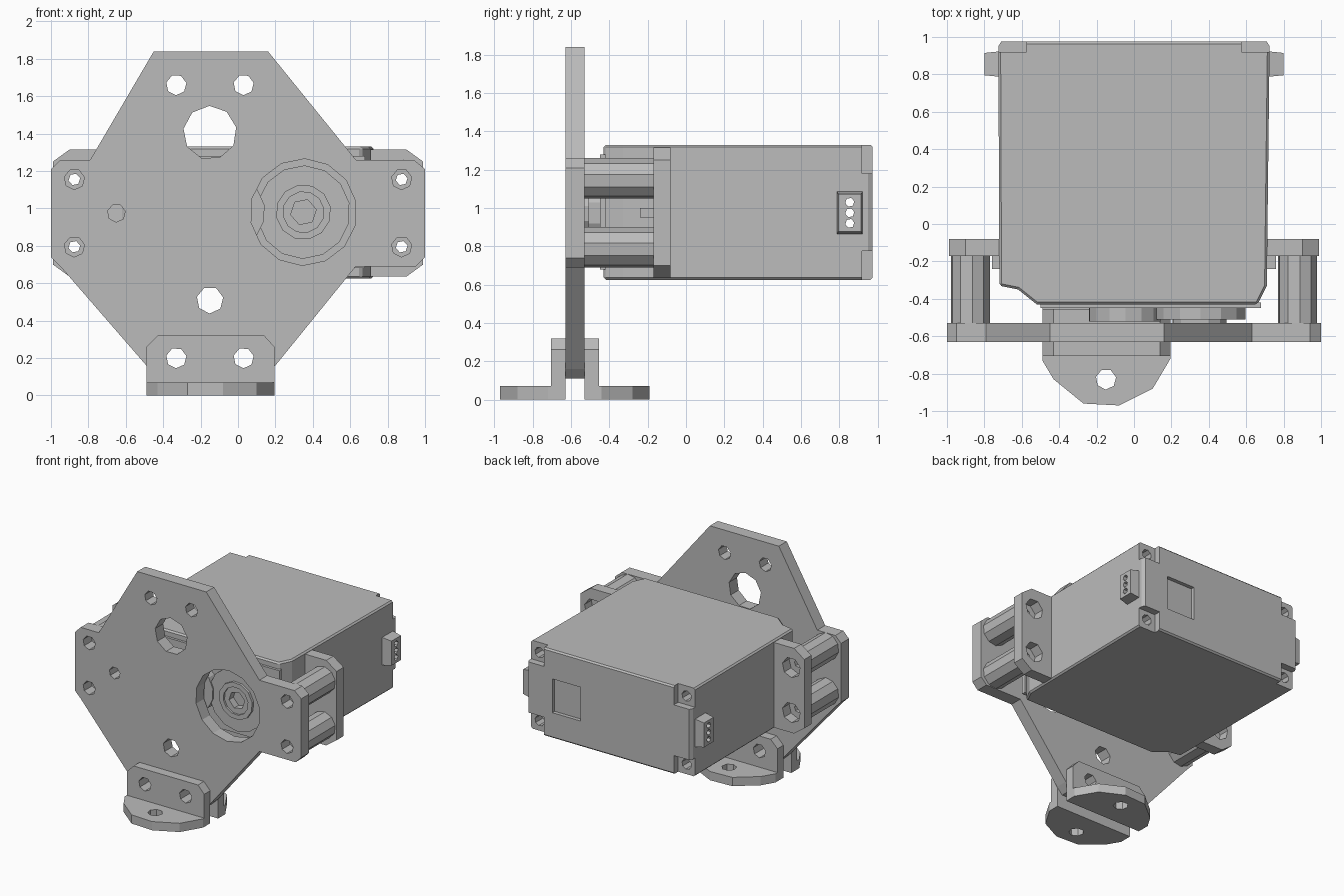
import bpy, bmesh, math
from mathutils import Vector

cube = bpy.data.objects.get("Cube")
if cube:
    bpy.data.objects.remove(cube)

grey = bpy.data.materials.new("plain grey")
grey.use_nodes = True
grey.diffuse_color = (0.5, 0.5, 0.5, 1)
grey.node_tree.nodes["Principled BSDF"].inputs["Base Color"].default_value = (0.5, 0.5, 0.5, 1)

PLACE = {
    "X": lambda a, b, d: Vector((d, a, b)),
    "Y": lambda a, b, d: Vector((a, d, b)),
    "Z": lambda a, b, d: Vector((a, b, d)),
}


def ring(a, b, r, n=7, turn=0.2):
    return [(a + r * math.cos(turn + 2 * math.pi * i / n),
             b + r * math.sin(turn + 2 * math.pi * i / n)) for i in range(n)]


def rect(a0, b0, a1, b1):
    return [(a0, b0), (a1, b0), (a1, b1), (a0, b1)]


def prism(name, pts, axis, lo, hi, end_scale=1.0):
    """Extrude an outline along an axis, optionally tapering the far end."""
    bm = bmesh.new()
    ca = (min(p[0] for p in pts) + max(p[0] for p in pts)) / 2
    cb = (min(p[1] for p in pts) + max(p[1] for p in pts)) / 2
    near = [bm.verts.new(PLACE[axis](a, b, lo)) for a, b in pts]
    far = [bm.verts.new(PLACE[axis](ca + (a - ca) * end_scale, cb + (b - cb) * end_scale, hi))
           for a, b in pts]
    bm.faces.new(near)
    bm.faces.new(far)
    for i in range(len(pts)):
        j = (i + 1) % len(pts)
        bm.faces.new((near[i], near[j], far[j], far[i]))
    bmesh.ops.recalc_face_normals(bm, faces=bm.faces)
    mesh = bpy.data.meshes.new(name)
    bm.to_mesh(mesh)
    bm.free()
    mesh.materials.append(grey)
    obj = bpy.data.objects.new(name, mesh)
    bpy.context.collection.objects.link(obj)
    return obj


def apply(obj, mod):
    bpy.context.view_layer.objects.active = obj
    bpy.ops.object.modifier_apply(modifier=mod.name)


def cut(obj, pts, axis, lo, hi):
    cutter = prism("cutter", pts, axis, lo, hi)
    cutter.hide_render = True
    mod = obj.modifiers.new("cut", "BOOLEAN")
    mod.operation, mod.solver, mod.object = "DIFFERENCE", "EXACT", cutter
    apply(obj, mod)
    bpy.data.objects.remove(cutter)


SHAFT = (0.35, 0.98)
POSTS = [(0.875, 1.155), (0.875, 0.795)]
FOOT_BOLTS = [(-0.33, 0.2), (0.03, 0.2)]

# Front mounting plate
plate = prism("mounting_plate", [
    (-0.45, 1.84), (0.16, 1.84), (0.63, 1.26), (0.94, 1.26), (1, 1.21), (1, 0.74),
    (0.95, 0.69), (0.63, 0.69), (0.2, 0.16), (0.15, 0.11), (-0.44, 0.11), (-0.49, 0.16),
    (-0.95, 0.69), (-1, 0.74), (-1, 1.21), (-0.95, 1.26), (-0.79, 1.26)], "Y", -0.63, -0.53)
holes = [(-0.33, 1.66, 0.055, 7), (0.03, 1.66, 0.055, 7), (-0.15, 1.405, 0.143, 9),
         (*SHAFT, 0.285, 14), (-0.65, 0.975, 0.048, 7), (-0.15, 0.51, 0.072, 7)]
holes += [(s * x, z, 0.055, 7) for x, z in POSTS for s in (1, -1)]
holes += [(x, z, 0.055, 7) for x, z in FOOT_BOLTS]
for x, z, r, n in holes:
    cut(plate, ring(x, z, r, n), "Y", -0.8, -0.4)

# Pair of angle brackets, mirrored about the middle of the plate
for name, flip in (("front", 1), ("rear", -1)):
    def away(d):
        return -0.58 - flip * d
    upright = prism(name + "_bracket_upright", [
        (-0.49, 0), (0.195, 0), (0.195, 0.26), (0.14, 0.32), (-0.43, 0.32), (-0.49, 0.26)],
        "Y", away(0.05), away(0.125))
    for x, z in FOOT_BOLTS:
        cut(upright, ring(x, z, 0.055), "Y", -0.8, -0.3)
    foot = prism(name + "_bracket_foot", [(x, away(d)) for x, d in (
        (-0.49, 0.05), (-0.49, 0.15), (-0.43, 0.25), (-0.27, 0.38), (-0.08, 0.39),
        (0.1, 0.3), (0.195, 0.14), (0.195, 0.05))], "Z", 0, 0.07)
    cut(foot, ring(-0.15, away(0.25), 0.055), "Z", -0.1, 0.2)

# Motor case with slightly chamfered front and rounded rear
case = prism("motor_case", [
    (-0.72, -0.33), (-0.62, -0.35), (-0.52, -0.43), (0.66, -0.43), (0.71, -0.33),
    (0.725, 0.95), (0.71, 0.975), (-0.71, 0.975), (-0.725, 0.95)], "Z", 0.625, 1.33)
mod = case.modifiers.new("soft edges", "BEVEL")
mod.width, mod.segments, mod.limit_method = 0.012, 1, "ANGLE"
mod.angle_limit = math.radians(60)
apply(case, mod)
for sx in (1, -1):
    for z0, z1, zs in ((1.18, 1.4, 1.25), (0.55, 0.775, 0.705)):
        cut(case, rect(min(sx * 0.575, sx * 0.8), z0, max(sx * 0.575, sx * 0.8), z1), "Y", 0.92, 1.1)
        cut(case, ring(sx * 0.65, zs, 0.042, 8), "Y", 0.82, 1.1)
cut(case, rect(0.25, 0.83, 0.5, 1.1), "Y", 0.945, 1.1)
prism("case_front_lip", rect(-0.5, 0.68, 0.68, 1.28), "Y", -0.45, -0.42)

# Cable sockets with three pin holes passing through the case
pins = [(0.855, z) for z in (0.92, 0.975, 1.03)]
for side, s in (("left", 1), ("right", -1)):
    socket = prism(side + "_cable_socket", rect(0.785, 0.86, 0.925, 1.09), "X", s * 0.7, s * 0.8, 0.85)
    for y, z in pins:
        cut(socket, ring(y, z, 0.024, 6), "X", -1, 1)
for y, z in pins:
    cut(case, ring(y, z, 0.024, 6), "X", -1, 1)

# Side flanges, hollow posts and small ribs
for side, s in (("left", 1), ("right", -1)):
    flange = prism(side + "_flange", [(s * x, z) for x, z in (
        (0.7, 0.635), (0.9, 0.635), (0.99, 0.7), (0.99, 1.25), (0.9, 1.315), (0.7, 1.315))],
        "Y", -0.17, -0.08)
    for i, (x, z) in enumerate(POSTS):
        cut(flange, ring(s * x, z, 0.08, 7), "Y", -0.3, 0.1)
        post = prism(f"{side}_post_{i + 1}", ring(s * x, z, 0.106, 10), "Y", -0.53, -0.165)
        cut(post, ring(s * x, z, 0.032, 6), "Y", -0.7, 0.1)
    prism(side + "_rib", rect(min(s * 0.7, s * 0.76), 0.95, max(s * 0.7, s * 0.76), 1.0), "Y", -0.24, -0.165)

# Gear boss, output disc and recessed hub
prism("gear_boss", ring(-0.05, 0.98, 0.195, 14), "Y", -0.44, -0.52)
prism("output_disc", ring(*SHAFT, 0.25, 14), "Y", -0.44, -0.51)
hub = prism("output_hub", ring(*SHAFT, 0.148, 12), "Y", -0.5, -0.53)
cut(hub, ring(*SHAFT, 0.11, 12), "Y", -0.515, -0.6)
disc = bpy.data.objects["output_disc"]
cut(disc, ring(*SHAFT, 0.07, 6), "Y", -0.46, -0.6)
cut(hub, ring(*SHAFT, 0.07, 6), "Y", -0.46, -0.6)
